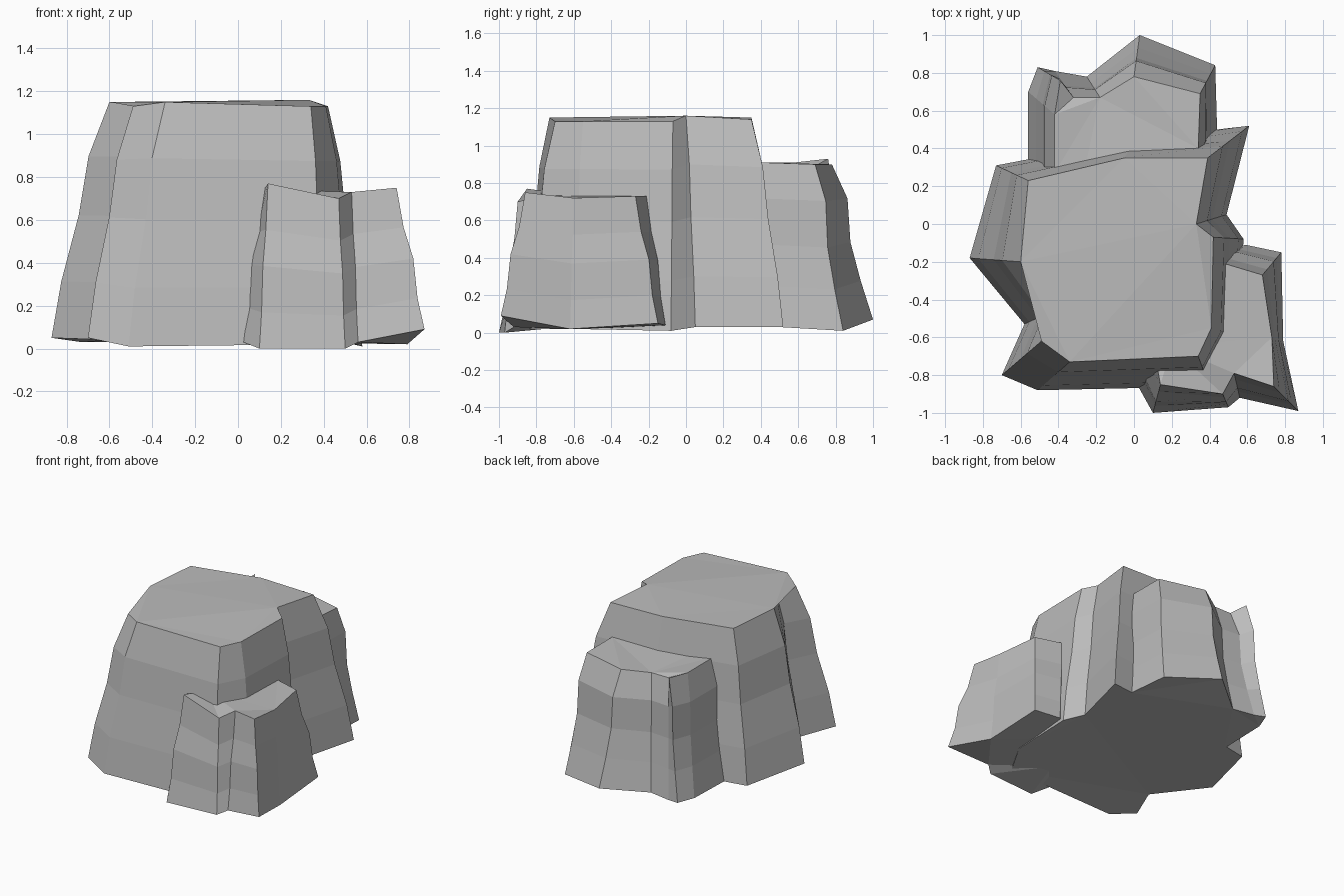
import bpy
import bmesh

# Remove the default object
default_cube = bpy.data.objects.get("Cube")
if default_cube:
    bpy.data.objects.remove(default_cube, do_unlink=True)

# One flat stone colour
stone = bpy.data.materials.new("grey_stone")
stone.use_nodes = True
stone_colour = (0.5, 0.5, 0.5, 1)
stone.diffuse_color = stone_colour
shader = next(n for n in stone.node_tree.nodes if n.type == "BSDF_PRINCIPLED")
shader.inputs["Base Color"].default_value = stone_colour
shader.inputs["Roughness"].default_value = 0.9


def build_rock(name, corners, heights, leans):
    """Loft a faceted rock from ground corners to crown corners.

    Each corner holds a ground point and a crown point. The heights and
    leans say how far up and how far inward every ring of facets lies.
    """
    mesh = bpy.data.meshes.new(name)
    rock = bpy.data.objects.new(name, mesh)
    bpy.context.collection.objects.link(rock)
    bm = bmesh.new()

    # Stack the rings of corners
    rings = []
    for height, lean in zip(heights, leans):
        ring = []
        for ground, crown in corners:
            x = ground[0] + (crown[0] - ground[0]) * lean
            y = ground[1] + (crown[1] - ground[1]) * lean
            z = ground[2] + (crown[2] - ground[2]) * height
            ring.append(bm.verts.new((x, y, z)))
        rings.append(ring)

    # Join neighbouring rings with side facets
    count = len(corners)
    for lower, upper in zip(rings, rings[1:]):
        for i in range(count):
            j = (i + 1) % count
            bm.faces.new((lower[i], lower[j], upper[j], upper[i]))

    # Close the underside and the crown
    bm.faces.new(list(reversed(rings[0])))
    bm.faces.new(rings[-1])
    caps = [f for f in bm.faces if len(f.verts) > 4]
    bmesh.ops.triangulate(bm, faces=caps)
    bmesh.ops.recalc_face_normals(bm, faces=bm.faces[:])
    for face in bm.faces:
        face.smooth = False
    bm.to_mesh(mesh)
    bm.free()
    mesh.materials.append(stone)
    return rock


# Tall central block with a cleft on its left side
main_corners = [
    ((-.70, -.80, .05), (-.49, -.62, 1.13)),
    ((-.51, -.88, .01), (-.34, -.73, 1.15)),
    ((.40, -.86, .02), (.34, -.70, 1.13)),
    ((.55, -.60, .02), (.41, -.55, 1.13)),
    ((.58, -.08, .01), (.42, -.07, 1.13)),
    ((.49, .05, .03), (.33, 0, 1.16)),
    ((.61, .52, .03), (.39, .35, 1.14)),
    ((0, .45, .03), (-.05, .35, 1.15)),
    ((-.73, .31, .03), (-.56, .23, 1.15)),
    ((-.87, -.18, .05), (-.60, -.20, 1.15)),
    ((-.58, -.53, .04), (-.43, -.46, 1.15)),
]
build_rock("main_rock", main_corners,
           heights=(0, .24, .52, .77, 1), leans=(0, .17, .47, .64, 1))

# Lower shelf leaning on the back
back_corners = [
    ((.44, .50, .03), (.34, .40, .91)),
    ((.43, .84, .01), (.35, .69, .90)),
    ((.03, 1, .07), (0, .78, .90)),
    ((-.25, .78, .03), (-.18, .67, .88)),
    ((-.42, .81, .03), (-.32, .67, .88)),
    ((-.51, .83, .04), (-.39, .76, .93)),
    ((-.56, .70, .04), (-.42, .58, .91)),
    ((-.56, .32, .03), (-.42, .27, .91)),
    ((-.30, .10, .03), (-.30, .10, .91)),
    ((.30, .10, .03), (.30, .10, .91)),
]
build_rock("back_rock", back_corners,
           heights=(0, .25, .5, .78, 1), leans=(0, .30, .55, .62, 1))

# Low shelf wrapping the front left corner
front_corners = [
    ((0, -.82, .04), (.12, -.74, .74)),
    ((.10, -1, 0), (.14, -.85, .77)),
    ((.50, -.97, 0), (.47, -.90, .70)),
    ((.56, -.92, .03), (.53, -.79, .73)),
    ((.87, -.99, .09), (.74, -.86, .75)),
    ((.79, -.62, .02), (.73, -.60, .72)),
    ((.78, -.15, .05), (.68, -.27, .73)),
    ((.59, -.11, .04), (.48, -.21, .73)),
    ((.30, -.20, .03), (.30, -.25, .73)),
    ((.20, -.65, .03), (.20, -.65, .74)),
]
build_rock("front_rock", front_corners,
           heights=(0, .22, .5, .72, 1), leans=(0, .25, .4, .75, 1))
